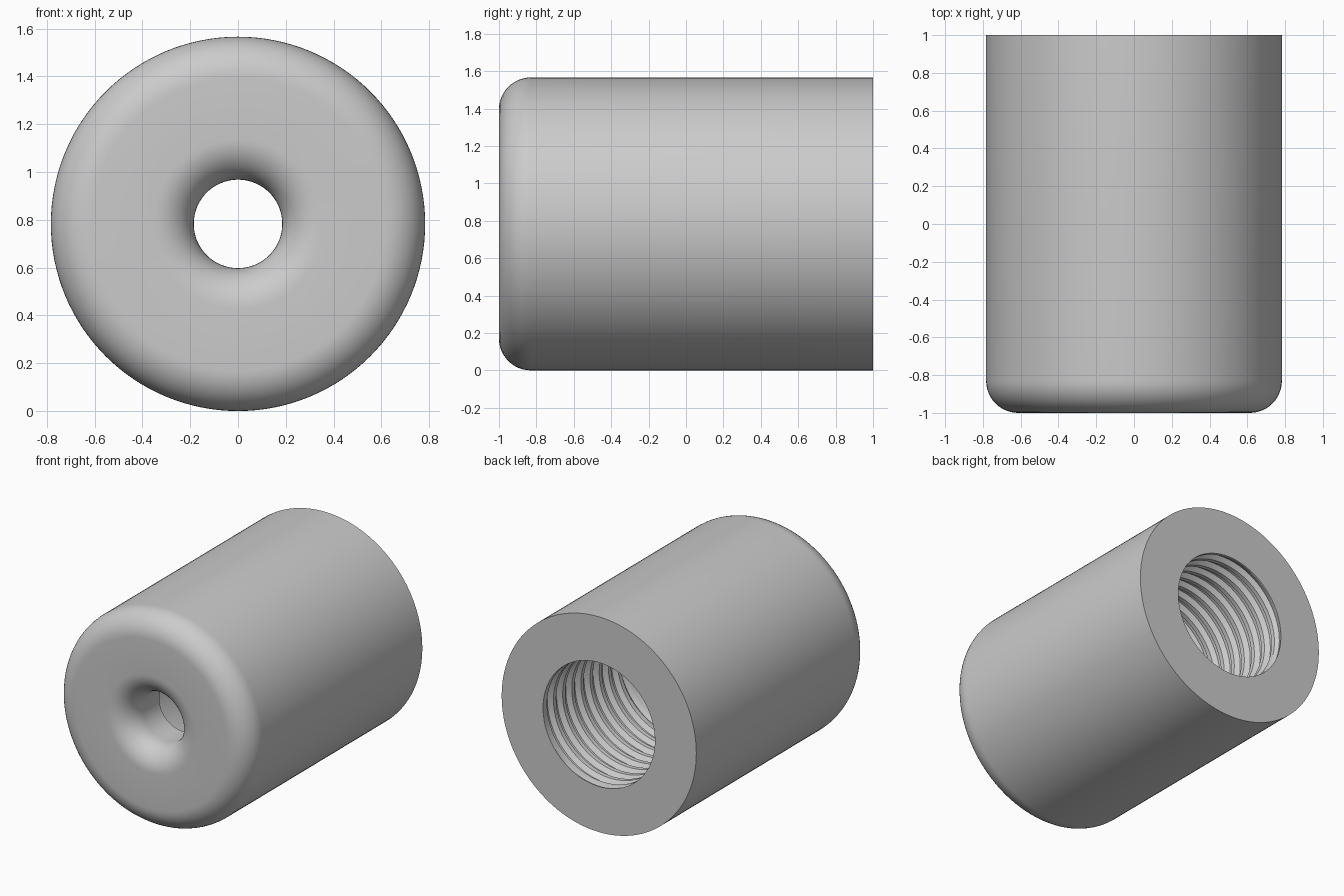
import bpy, bmesh
from math import sin, cos, pi

if "Cube" in bpy.data.objects:
    bpy.data.objects.remove(bpy.data.objects["Cube"])

SIDES = 128
OUTER, HOLE, BORE = 0.783, 0.185, 0.45     # radii
FILLET = 0.17
BACK, FRONT, FLOOR = 1.0, -1.0, -0.64      # positions along y
THREAD_END, PITCH, DEPTH = 0.04, 0.105, 0.03


def arc(r, y, start, end, steps=12):
    """Quarter fillet as (radius, y) points."""
    angles = [start + (end - start) * i / steps for i in range(steps + 1)]
    return [(r + FILLET * cos(a), y + FILLET * sin(a)) for a in angles]


def thread(turn):
    """Helical groove from the floor side to the mouth, fading at both ends."""
    points = []
    for k in range(-2, int((BACK - THREAD_END) / PITCH) + 3):
        for offset, groove in ((0, 0), (0.25, 1), (0.45, 1), (0.7, 0)):
            y = THREAD_END + PITCH * (k + offset + turn)
            y = min(max(y, THREAD_END), BACK)
            fade = min(1, (y - THREAD_END) / 0.06, (BACK - y) / 0.06)
            points.append((BORE + DEPTH * groove * fade, y))
    return points


# Body: one closed section swept round the y axis
rounded = arc(OUTER - FILLET, FRONT + FILLET, 0, -pi / 2)
mouth = arc(HOLE + FILLET, FRONT + FILLET, -pi / 2, -pi)
shell = [(OUTER, BACK)] + rounded + mouth + [(HOLE, FLOOR), (BORE, FLOOR)]

bm = bmesh.new()
columns = []
for i in range(SIDES + 1):
    a = 2 * pi * i / SIDES
    section = shell + thread(i / SIDES)
    columns.append([bm.verts.new((r * cos(a), y, OUTER + r * sin(a))) for r, y in section])
for c, d in zip(columns, columns[1:]):
    for j in range(len(c)):
        n = (j + 1) % len(c)
        bm.faces.new((c[j], c[n], d[n], d[j]))
bmesh.ops.remove_doubles(bm, verts=bm.verts, dist=0.0002)
bmesh.ops.recalc_face_normals(bm, faces=bm.faces)

mesh = bpy.data.meshes.new("threaded_sleeve")
bm.to_mesh(mesh)
bm.free()
body = bpy.data.objects.new("threaded_sleeve", mesh)
bpy.context.collection.objects.link(body)

# Colour and shading
grey = bpy.data.materials.new("light grey")
grey.use_nodes = True
grey.diffuse_color = (0.6, 0.6, 0.6, 1)
grey.node_tree.nodes["Principled BSDF"].inputs["Base Color"].default_value = grey.diffuse_color
mesh.materials.append(grey)
bpy.ops.object.select_all(action="DESELECT")
body.select_set(True)
bpy.context.view_layer.objects.active = body
bpy.ops.object.shade_smooth_by_angle(angle=pi / 6)
